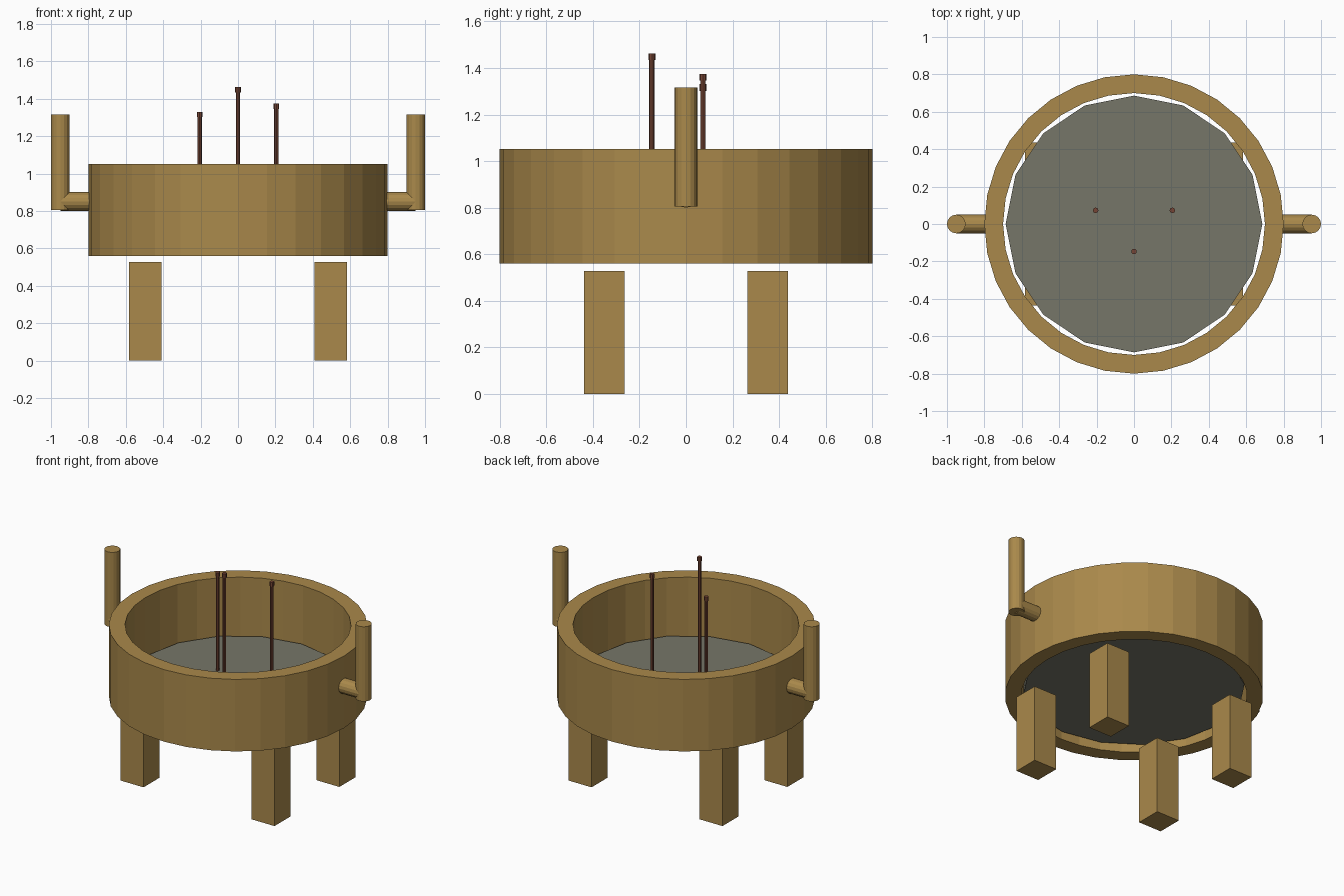
import bpy, bmesh, math
from mathutils import Matrix

if "Cube" in bpy.data.objects:
    bpy.data.objects.remove(bpy.data.objects["Cube"])


def material(name, rgb):
    m = bpy.data.materials.new(name)
    m.diffuse_color = (*rgb, 1.0)
    m.use_nodes = True
    m.node_tree.nodes["Principled BSDF"].inputs["Base Color"].default_value = m.diffuse_color
    return m


BRONZE = material("bronze", (0.40, 0.25, 0.07))
ASH = material("ash_grey", (0.18, 0.18, 0.14))
STICK = material("incense_brown", (0.18, 0.06, 0.035))


def finish(name, bm, mat):
    bmesh.ops.recalc_face_normals(bm, faces=bm.faces)
    me = bpy.data.meshes.new(name)
    bm.to_mesh(me)
    bm.free()
    me.materials.append(mat)
    ob = bpy.data.objects.new(name, me)
    bpy.context.collection.objects.link(ob)
    return ob


def add_cylinder(bm, x, y, z0, z1, r, sides):
    bmesh.ops.create_cone(bm, cap_ends=True, segments=sides, radius1=r, radius2=r,
                          depth=z1 - z0,
                          matrix=Matrix.Translation((x, y, (z0 + z1) / 2)))


# Bowl wall: a rectangular profile spun into an open 32-sided ring
bm = bmesh.new()
profile = [(0.8, 0.56), (0.8, 1.052), (0.7, 1.052), (0.7, 0.56)]
N = 32
rings = []
for i in range(N):
    a = 2 * math.pi * i / N
    rings.append([bm.verts.new((r * math.cos(a), r * math.sin(a), z)) for r, z in profile])
for i in range(N):
    p, q = rings[i], rings[(i + 1) % N]
    for j in range(4):
        k = (j + 1) % 4
        bm.faces.new((p[j], q[j], q[k], p[k]))
finish("bowl_wall", bm, BRONZE)

# Ash bed: 16-sided disc inside the wall
bm = bmesh.new()
add_cylinder(bm, 0, 0, 0.605, 0.66, 0.686, 16)
finish("ash_bed", bm, ASH)

# Four square legs
for sx, side in ((-1, "left"), (1, "right")):
    for sy, end in ((-1, "front"), (1, "back")):
        bm = bmesh.new()
        bmesh.ops.create_cube(bm, size=1.0,
                              matrix=Matrix.Translation((sx * 0.495, sy * 0.35, 0.264))
                              @ Matrix.Diagonal((0.174, 0.174, 0.528, 1)))
        finish(f"{end}_{side}_leg", bm, BRONZE)

    # Handle on this side: horizontal stub and upright bar
    bm = bmesh.new()
    bmesh.ops.create_cone(bm, cap_ends=True, segments=16, radius1=0.05, radius2=0.05,
                          depth=0.2,
                          matrix=Matrix.Translation((sx * 0.85, 0, 0.85))
                          @ Matrix.Rotation(math.pi / 2, 4, 'Y'))
    finish(f"{side}_handle_stub", bm, BRONZE)
    bm = bmesh.new()
    add_cylinder(bm, sx * 0.95, 0, 0.806, 1.316, 0.05, 16)
    finish(f"{side}_handle_upright", bm, BRONZE)

# Incense sticks with slightly thicker tips
for n, (x, y, top) in enumerate([(-0.205, 0.073, 1.33), (0, -0.147, 1.462), (0.205, 0.073, 1.374)]):
    bm = bmesh.new()
    add_cylinder(bm, x, y, 0.64, top - 0.02, 0.0115, 8)
    add_cylinder(bm, x, y, top - 0.028, top, 0.015, 8)
    finish(f"incense_stick_{n + 1}", bm, STICK)
